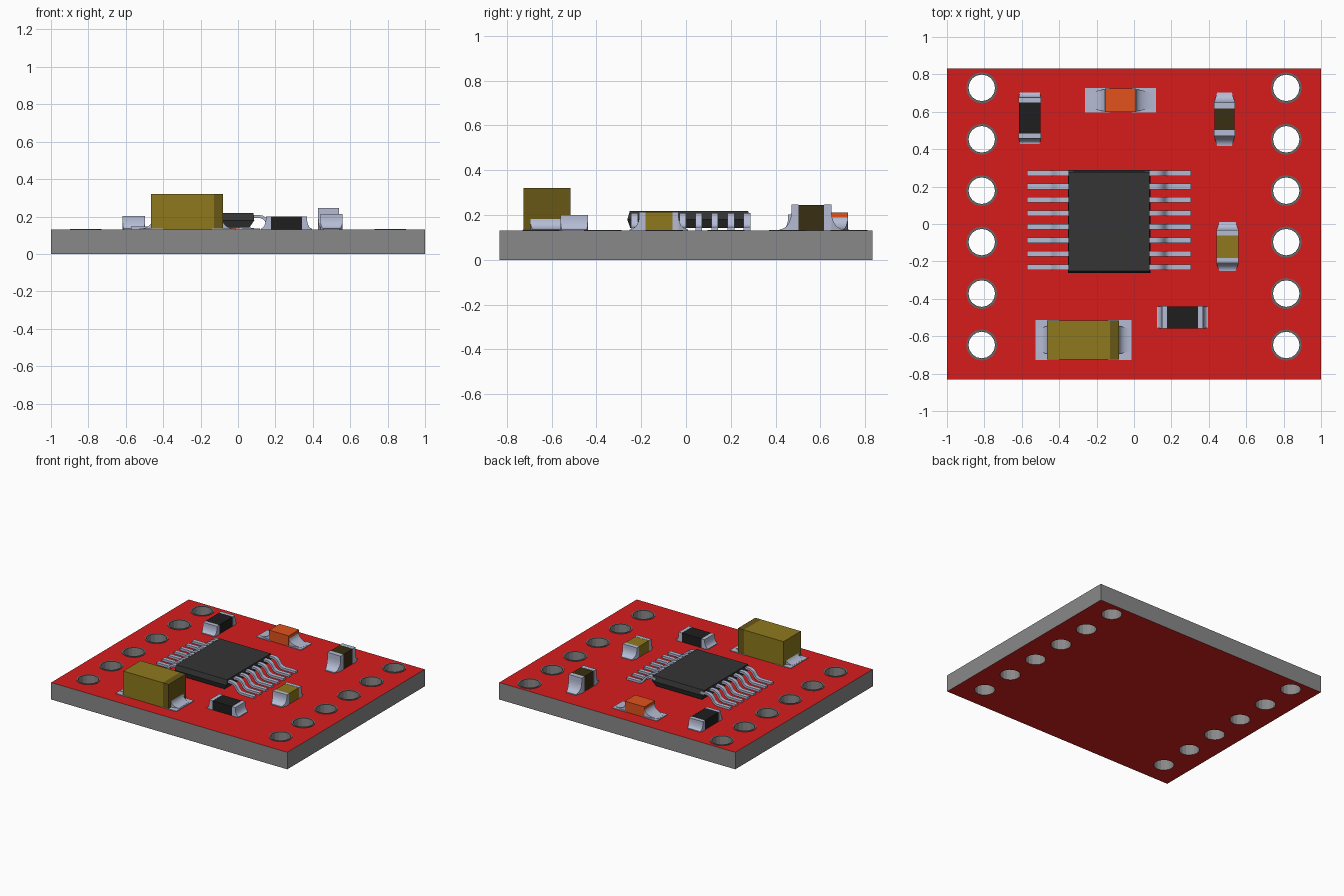
import bpy, bmesh
from math import pi, cos, sin, radians
from mathutils import Vector

if "Cube" in bpy.data.objects:
    bpy.data.objects.remove(bpy.data.objects["Cube"])

TOP = 0.13  # board surface height


def mat(name, r, g, b):
    m = bpy.data.materials.new(name)
    m.diffuse_color = (r, g, b, 1)
    m.use_nodes = True
    m.node_tree.nodes["Principled BSDF"].inputs["Base Color"].default_value = m.diffuse_color
    return m


RED = mat("red", 0.68, 0.012, 0.012)
EDGE = mat("edge_grey", 0.25, 0.25, 0.25)
RING = mat("ring_grey", 0.14, 0.14, 0.14)
METAL = mat("metal", 0.46, 0.50, 0.66)
CHIP = mat("chip_grey", 0.035, 0.035, 0.035)
BLACK = mat("black", 0.013, 0.013, 0.013)
OLIVE = mat("olive", 0.27, 0.19, 0.012)
DARK_OLIVE = mat("dark_olive", 0.14, 0.095, 0.008)
BROWN = mat("brown", 0.04, 0.028, 0.006)
ORANGE = mat("orange", 0.75, 0.085, 0.012)


def make(name, verts, faces, loc, rot, material, smooth=False):
    me = bpy.data.meshes.new(name)
    me.from_pydata(verts, [], faces)
    bm = bmesh.new()
    bm.from_mesh(me)
    bmesh.ops.recalc_face_normals(bm, faces=bm.faces)
    bm.to_mesh(me)
    bm.free()
    me.materials.append(material)
    ob = bpy.data.objects.new(name, me)
    bpy.context.collection.objects.link(ob)
    ob.location = loc
    ob.rotation_euler.z = rot
    if smooth:
        bpy.ops.object.select_all(action='DESELECT')
        ob.select_set(True)
        bpy.context.view_layer.objects.active = ob
        bpy.ops.object.shade_smooth_by_angle(angle=radians(35))
    return ob


def loft(name, layers, loc, rot, material):
    """Stack of rectangles (z, x0, x1, half_width)."""
    verts = [p for z, a, b, w in layers for p in ((a, -w, z), (b, -w, z), (b, w, z), (a, w, z))]
    n = len(layers)
    faces = [(0, 1, 2, 3), tuple(range(4 * n - 4, 4 * n))]
    for k in range(n - 1):
        for i in range(4):
            j = (i + 1) % 4
            faces.append((4 * k + i, 4 * k + j, 4 * k + 4 + j, 4 * k + 4 + i))
    return make(name, verts, faces, loc, rot, material)


def box(name, x0, x1, w, z0, z1, loc, rot, material):
    return loft(name, [(z0, x0, x1, w), (z1, x0, x1, w)], loc, rot, material)


def ribbon(name, upper, lower, widths, loc, rot, material):
    """Strip between an upper and a lower xz path, with a half width at each step."""
    verts = []
    for (xu, zu), (xl, zl), w in zip(upper, lower, widths):
        verts += [(xu, -w, zu), (xu, w, zu), (xl, w, zl), (xl, -w, zl)]
    n = len(upper)
    faces = [(0, 1, 2, 3), tuple(range(4 * n - 4, 4 * n))]
    for k in range(n - 1):
        for i in range(4):
            j = (i + 1) % 4
            faces.append((4 * k + i, 4 * k + j, 4 * k + 4 + j, 4 * k + 4 + i))
    return make(name, verts, faces, loc, rot, material, True)


def mirror(ob):
    ob.modifiers.new("mirror", 'MIRROR')
    return ob


def fillets(name, x0, x1, w0, w1, height, loc, rot):
    """Concave solder slopes at both ends of a part."""
    n = 8
    up, low, ws = [], [], []
    for i in range(n + 1):
        a = i / n * pi / 2
        x = x1 - (x1 - x0) * cos(a)
        z = height - (height - 0.006) * sin(a)
        up.append((x, z))
        low.append((x, 0))
        ws.append(w0 + (w1 - w0) * (1 - cos(a)))
    mirror(ribbon(name, up, low, ws, loc, rot, METAL))


def chip_part(name, x, y, rot, body, cap, end, width, taper, height, slope, material):
    loc = (x, y, TOP)
    box(name + "_body", -body, body, width - 0.002, 0, height - 0.001, loc, rot, material)
    mirror(box(name + "_end_cap", body, cap, width, 0, height, loc, rot, METAL))
    fillets(name + "_solder", cap, end, width, width * taper, height * slope, loc, rot)


# board: outline with drilled holes
HOLE_Y = [0.728 - 0.275 * i for i in range(6)]
HOLES = [(sx * 0.814, y) for sx in (-1, 1) for y in HOLE_Y]


def circle(x, y, r, n=16):
    return [(x + r * cos(2 * pi * i / n), y + r * sin(2 * pi * i / n)) for i in range(n)]


cu = bpy.data.curves.new("board_outline", 'CURVE')
cu.dimensions = '2D'
cu.fill_mode = 'BOTH'
cu.extrude = TOP / 2
for pts in [[(-1, -0.832), (1, -0.832), (1, 0.832), (-1, 0.832)]] + [circle(x, y, 0.071) for x, y in HOLES]:
    sp = cu.splines.new('POLY')
    sp.points.add(len(pts) - 1)
    for p, (x, y) in zip(sp.points, pts):
        p.co = (x, y, 0, 1)
    sp.use_cyclic_u = True
outline = bpy.data.objects.new("board_outline", cu)
bpy.context.collection.objects.link(outline)
bpy.context.view_layer.update()
me = bpy.data.meshes.new_from_object(outline.evaluated_get(bpy.context.evaluated_depsgraph_get()))
bpy.data.objects.remove(outline)
me.materials.clear()
me.materials.append(EDGE)
me.materials.append(RED)
bm = bmesh.new()
bm.from_mesh(me)
bmesh.ops.remove_doubles(bm, verts=bm.verts, dist=1e-4)
bmesh.ops.translate(bm, verts=bm.verts, vec=(0, 0, TOP / 2))
bmesh.ops.recalc_face_normals(bm, faces=bm.faces)
for f in bm.faces:
    f.smooth = False
    f.material_index = 1 if abs(f.normal.z) > 0.5 else 0
bm.to_mesh(me)
bm.free()
bpy.context.collection.objects.link(bpy.data.objects.new("circuit_board", me))

# plated rings round the holes
N = 16
for x, y in HOLES:
    verts = [(px, py, z) for r, z in ((0.071, 0), (0.083, 0), (0.083, 0.004), (0.071, 0.004))
             for px, py in circle(0, 0, r, N)]
    faces = [(k * N + i, k * N + (i + 1) % N, (k + 1) % 4 * N + (i + 1) % N, (k + 1) % 4 * N + i)
             for k in range(4) for i in range(N)]
    make("hole_ring", verts, faces, (x, y, TOP), 0, RING)

# main chip with bevelled body
CX, CY = -0.133, 0.013
loft("main_chip_body", [(0.012, -0.195, 0.195, 0.262), (0.05, -0.22, 0.22, 0.275),
                        (0.088, -0.216, 0.216, 0.264)], (CX, CY, TOP), 0, CHIP)

# chip legs: S-shaped strip, repeated and mirrored
path = [Vector(p) for p in ((0.19, 0.070), (0.245, 0.070), (0.262, 0.067), (0.276, 0.058), (0.287, 0.044),
                            (0.298, 0.026), (0.312, 0.014), (0.332, 0.009), (0.438, 0.009))]
up, low = [], []
for i, p in enumerate(path):
    d = (path[min(i + 1, len(path) - 1)] - path[max(i - 1, 0)]).normalized()
    off = Vector((-d.y, d.x)) * 0.008
    up.append(tuple(p + off))
    low.append(tuple(p - off))
legs = ribbon("chip_legs", up, low, [0.015] * len(path), (CX, CY + 0.008 - 3.5 * 0.0718, TOP), 0, METAL)
arr = legs.modifiers.new("row", 'ARRAY')
arr.count = 8
arr.use_relative_offset = False
arr.use_constant_offset = True
arr.constant_offset_displace = (0, 0.0718, 0)
mirror(legs)

# resistors and small capacitors
chip_part("left_resistor", -0.557, 0.566, pi / 2, 0.083, 0.110, 0.137, 0.060, 0.88, 0.072, 0.85, BLACK)
chip_part("front_resistor", 0.259, -0.499, 0, 0.083, 0.110, 0.137, 0.061, 0.90, 0.070, 0.85, BLACK)
chip_part("tall_capacitor", 0.484, 0.560, pi / 2, 0.057, 0.090, 0.142, 0.056, 0.70, 0.116, 0.70, BROWN)
chip_part("small_capacitor", 0.500, -0.121, pi / 2, 0.060, 0.088, 0.131, 0.060, 0.72, 0.084, 0.75, OLIVE)

# indicator light on its pads
loc = (-0.072, 0.661, TOP)
box("indicator_body", -0.083, 0.083, 0.063, 0, 0.081, loc, 0, ORANGE)
mirror(box("indicator_pad", 0.06, 0.19, 0.066, 0, 0.005, loc, 0, METAL))
fillets("indicator_solder", 0.083, 0.178, 0.060, 0.040, 0.058, loc, 0)

# large capacitor with marker band
loc = (-0.270, -0.620, TOP)
box("large_capacitor_body", -0.195, 0.141, 0.105, 0, 0.190, loc, 0, OLIVE)
box("large_capacitor_band", 0.141, 0.190, 0.105, 0, 0.190, loc, 0, DARK_OLIVE)
mirror(box("large_capacitor_pad", 0.13, 0.257, 0.107, 0, 0.005, loc, 0, METAL))
fillets("large_capacitor_solder", 0.19, 0.247, 0.075, 0.062, 0.052, loc, 0)
